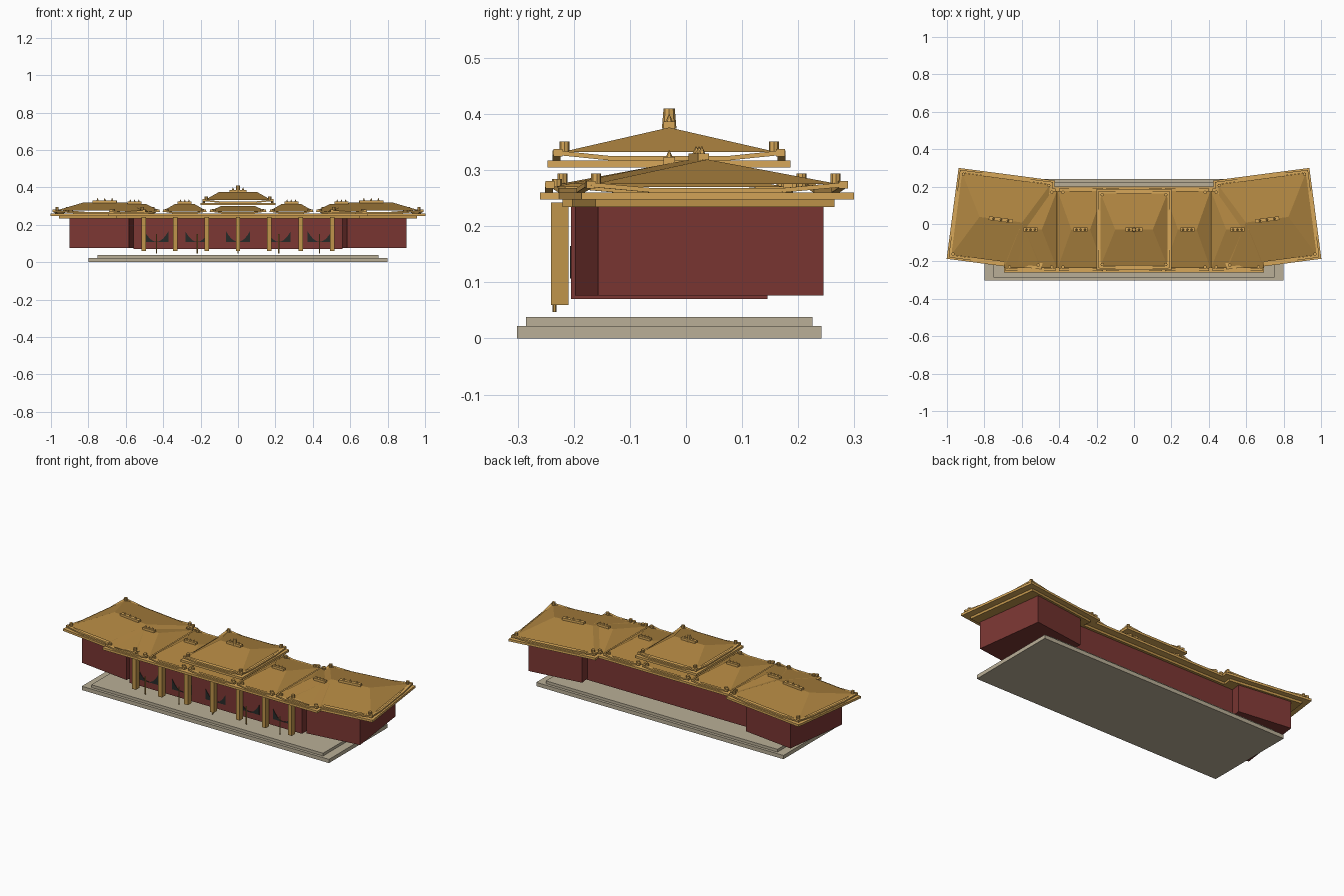
import bpy, bmesh, math
from mathutils import Matrix, Vector

if "Cube" in bpy.data.objects:
    bpy.data.objects.remove(bpy.data.objects["Cube"])

def mat(name, rgb):
    m = bpy.data.materials.new(name)
    m.diffuse_color = (*rgb, 1)
    m.use_nodes = True
    m.node_tree.nodes["Principled BSDF"].inputs["Base Color"].default_value = m.diffuse_color
    return m

ROOF = mat("roof_gold", (0.43, 0.235, 0.052))
TRIM = mat("trim_gold", (0.68, 0.39, 0.10))
POST = mat("column_gold", (0.53, 0.30, 0.07))
RED = mat("wall_red", (0.20, 0.038, 0.033))
STONE = mat("stone", (0.49, 0.43, 0.31))
DARK = mat("swag_dark", (0.02, 0.024, 0.022))

# --- helpers: shapes are added to a bmesh, then turned into a named object ---
def box(bm, c, s, tilt=None):
    m = Matrix.Translation(c)
    if tilt:
        m = m @ tilt
    bmesh.ops.create_cube(bm, size=1, matrix=m @ Matrix.Diagonal((*s, 1)))

def cone(bm, x, y, z0, z1, r1, r2, n=8):
    bmesh.ops.create_cone(bm, cap_ends=True, segments=n, radius1=r1, radius2=r2,
                          depth=z1 - z0, matrix=Matrix.Translation((x, y, (z0 + z1) / 2)))

def finish(name, bm, material, frame=Matrix()):
    bmesh.ops.recalc_face_normals(bm, faces=bm.faces)
    me = bpy.data.meshes.new(name)
    bm.to_mesh(me)
    bm.free()
    me.materials.append(material)
    o = bpy.data.objects.new(name, me)
    o.matrix_world = frame
    bpy.context.collection.objects.link(o)
    return o

def block(name, c, s, material, frame=Matrix()):
    bm = bmesh.new()
    box(bm, c, s)
    return finish(name, bm, material, frame)

def roof(name, frame, w, d, z, apex, ridge, orn=0.0, bay=False):
    """Hip roof over an eave slab, with upturned rim, corner posts and ridge ornament."""
    hw, hd = w / 2, d / 2
    block(name + "_eave", (0, 0, z + .006), (w, d, .013), TRIM, frame)
    # floating hip; bays meet edge to edge sideways
    bm = bmesh.new()
    b = z + (.022 if bay else .027)
    a, e = hw - (.002 if bay else .022), hd - .024
    low = [bm.verts.new((x, y, b)) for x, y in ((-a, -e), (a, -e), (a, e), (-a, e))]
    top = [bm.verts.new((-ridge, 0, apex)), bm.verts.new((ridge, 0, apex))]
    bm.faces.new(low)
    bm.faces.new((low[0], low[1], top[1], top[0]))
    bm.faces.new((low[2], low[3], top[0], top[1]))
    bm.faces.new((low[1], low[2], top[1]))
    bm.faces.new((low[3], low[0], top[0]))
    finish(name + "_tiles", bm, ROOF, frame)
    # rim bars rising toward the corners
    bm = bmesh.new()
    for k in (0, 2) if bay else range(4):
        turn = Matrix.Rotation(k * math.pi / 2, 4, 'Z')
        L, D = (hw, hd) if k % 2 == 0 else (hd, hw)
        box(bm, turn @ Vector((0, -D + .016, z + .016)), (L, .012, .008), turn)
        n = L * .45
        for s in (-1, 1):
            p = turn @ Vector((s * L * .7, -D + .016, z + .021))
            box(bm, p, (n, .014, .008),
                turn @ Matrix.Rotation(-s * .010 / n, 4, 'Y'))
    for sx in (-1, 1):
        for sy in (-1, 1):
            box(bm, (sx * (hw - .018), sy * (hd - .018), z + .026), (.016, .016, .013))
            cone(bm, sx * (hw - .03), sy * (hd - .03), z + .022,
                 z + (.036 if bay else .046), .009, .009)
    finish(name + "_rim", bm, TRIM, frame)
    # ridge ornament
    if orn:
        bm = bmesh.new()
        box(bm, (0, 0, apex + .004), (orn, .02, .014))
        for i in (-1, 0, 1):
            cone(bm, i * orn * .3, 0, apex + .009, apex + .023, .007, .001, 6)
        finish(name + "_ridge_ornament", bm, TRIM, frame)

T = Matrix.Translation
CY = -.03

# stone platform
block("platform_lower", (0, CY, .011), (1.6, .543, .022), STONE)
block("platform_upper", (0, CY, .030), (1.5, .51, .016), STONE)

# main hall
block("main_wall", (0, CY, .1535), (1.115, .35, .167), RED)
block("main_under_eave", (0, CY, .241), (1.3, .38, .014), POST)

# hall roofs: a row of bays and a raised centre
roof("centre_bay_roof", T((0, CY, 0)), .32, .46, .248, .300, .09, bay=True)
for s, side in ((-1, "left"), (1, "right")):
    roof(f"inner_bay_roof_{side}", T((s * .285, CY, 0)), .25, .46, .248, .312, .05, .075, True)
    roof(f"outer_bay_roof_{side}", T((s * .553, CY, 0)), .286, .46, .248, .312, .06, .075, True)
roof("upper_roof", T((0, CY, 0)), .40, .433, .305, .376, .10, .09)
bm = bmesh.new()
cone(bm, 0, CY, .374, .410, .013, .010)
finish("top_finial", bm, TRIM)

# angled wings
for s, side in ((-1, "left"), (1, "right")):
    f = T((s * .712, .023, 0)) @ Matrix.Rotation(s * math.radians(7.5), 4, 'Z')
    block(f"wing_wall_{side}", (s * .003, 0, .157), (.320, .405, .160), RED, f)
    block(f"wing_under_eave_{side}", (0, 0, .241), (.44, .43, .014), POST, f)
    roof(f"wing_roof_{side}", f, .52, .49, .248, .319, .115, .13)

# front columns
for i in range(-3, 4):
    block(f"column_{i + 4}", (i * .168, -.225, .151), (.024, .032, .182), POST)

# dark swags with hanging rods between columns
for i in range(-2, 3):
    x, h, n = i * .218, .064, 10
    bm = bmesh.new()
    pts = [(x + h, .107), (x - h, .107)]
    for k in range(n + 1):
        t = -1 + 2 * k / n
        pts.append((x + t * h, .109 + .056 * t * t))
    face = bm.faces.new([bm.verts.new((px, -.207, pz)) for px, pz in pts])
    ext = bmesh.ops.extrude_face_region(bm, geom=[face])
    bmesh.ops.translate(bm, vec=(0, .006, 0),
                        verts=[v for v in ext["geom"] if isinstance(v, bmesh.types.BMVert)])
    finish(f"swag_{i + 3}", bm, DARK)
    bm = bmesh.new()
    cone(bm, x, -.234, .047, .15, .0035, .0035, 6)
    finish(f"hanging_rod_{i + 3}", bm, POST)
